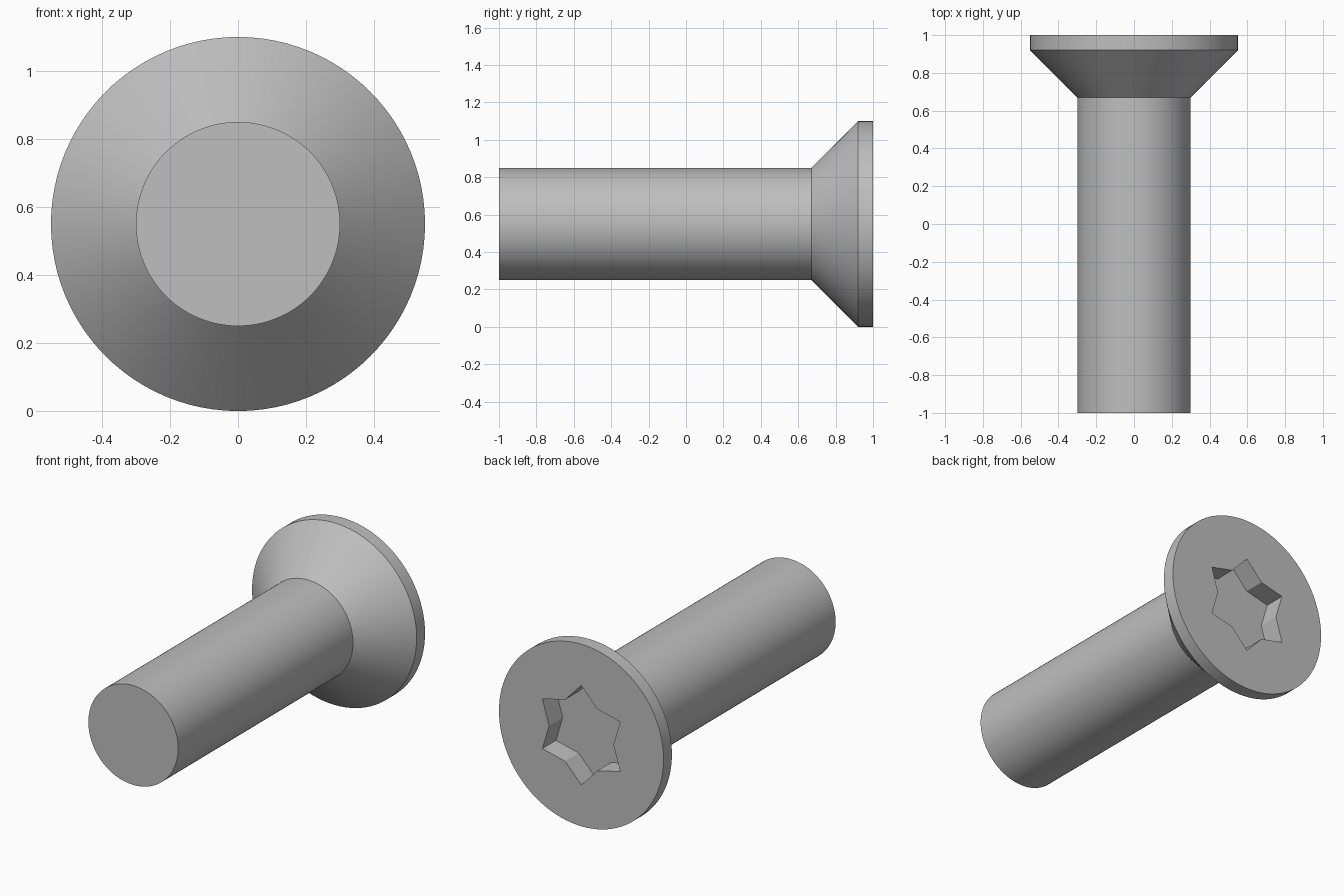
import bpy, bmesh
from math import sin, cos, pi, radians

cube = bpy.data.objects.get("Cube")
if cube:
    bpy.data.objects.remove(cube, do_unlink=True)

SEGMENTS = 96
AXIS_Z = 0.55

steel = bpy.data.materials.new("grey_steel")
steel.use_nodes = True
grey = (0.52, 0.52, 0.52, 1)
steel.diffuse_color = grey
steel.node_tree.nodes["Principled BSDF"].inputs["Base Color"].default_value = grey


def ring(bm, y, radii, count):
    """Closed loop of points around the y axis, cycling through the radii."""
    verts = []
    for i in range(count):
        a = 2 * pi * i / count
        r = radii[i % len(radii)]
        verts.append(bm.verts.new((r * sin(a), y, AXIS_Z + r * cos(a))))
    return verts


def wall(bm, a, b):
    """Quads joining two matching loops."""
    n = len(a)
    for i in range(n):
        j = (i + 1) % n
        bm.faces.new((a[i], a[j], b[j], b[i]))


def loop_edges(bm, verts):
    return [bm.edges.get((v, verts[i - 1])) for i, v in enumerate(verts)]


def finish(bm, name):
    bmesh.ops.recalc_face_normals(bm, faces=bm.faces[:])
    mesh = bpy.data.meshes.new(name)
    bm.to_mesh(mesh)
    bm.free()
    mesh.materials.append(steel)
    obj = bpy.data.objects.new(name, mesh)
    bpy.context.collection.objects.link(obj)
    bpy.ops.object.select_all(action='DESELECT')
    obj.select_set(True)
    bpy.context.view_layer.objects.active = obj
    bpy.ops.object.shade_smooth_by_angle(angle=radians(30))


# Plain cylindrical shank with a flat tip
bm = bmesh.new()
tip = ring(bm, -1, [0.3], SEGMENTS)
neck = ring(bm, 0.67, [0.3], SEGMENTS)
wall(bm, tip, neck)
bm.faces.new(tip)
finish(bm, "shank")

# Countersunk head: cone, thin rim, flat face with a six-pointed socket
bm = bmesh.new()
loops = [ring(bm, y, [r], SEGMENTS)
         for y, r in ((0.67, 0.3), (0.92, 0.55), (1.0, 0.55))]
for a, b in zip(loops, loops[1:]):
    wall(bm, a, b)
star = [0.3, 0.215]
mouth = ring(bm, 1.0, star, 12)
floor = ring(bm, 0.87, star, 12)
wall(bm, mouth, floor)
bm.faces.new(floor)
bmesh.ops.triangle_fill(bm, use_beauty=True, normal=(0, 1, 0),
                        edges=loop_edges(bm, loops[-1]) + loop_edges(bm, mouth))
finish(bm, "head")
